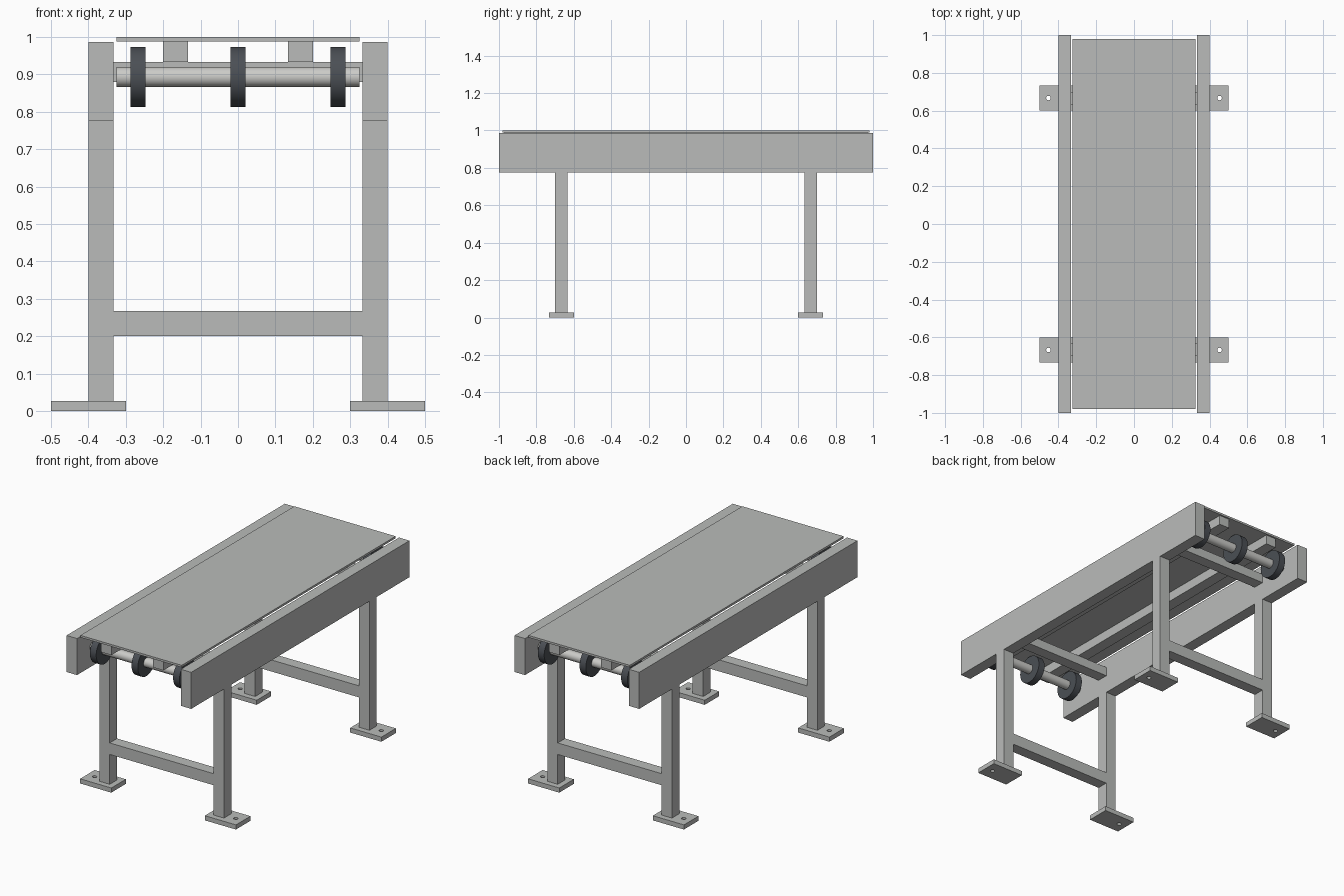
import bpy
import bmesh
import math
from mathutils import Matrix, Vector

if "Cube" in bpy.data.objects:
    bpy.data.objects.remove(bpy.data.objects["Cube"], do_unlink=True)


def material(name, colour):
    mat = bpy.data.materials.new(name)
    mat.use_nodes = True
    mat.diffuse_color = (*colour, 1)
    mat.node_tree.nodes["Principled BSDF"].inputs["Base Color"].default_value = (*colour, 1)
    return mat


steel = material("frame grey", (0.49, 0.5, 0.49))
shaft_metal = material("shaft light grey", (0.6, 0.6, 0.58))
rubber = material("wheel charcoal", (0.07, 0.078, 0.09))


def finish(bm, name, mat):
    bmesh.ops.recalc_face_normals(bm, faces=bm.faces)
    mesh = bpy.data.meshes.new(name)
    bm.to_mesh(mesh)
    bm.free()
    mesh.materials.append(mat)
    obj = bpy.data.objects.new(name, mesh)
    bpy.context.collection.objects.link(obj)
    return obj


def box(name, x, y, z):
    """Box from (low, high) pairs on each axis."""
    low, high = zip(x, y, z)
    size = Vector(high) - Vector(low)
    centre = (Vector(high) + Vector(low)) / 2
    bm = bmesh.new()
    bmesh.ops.create_cube(bm, size=1, matrix=Matrix.Translation(centre) @ Matrix.Diagonal((*size, 1)))
    return finish(bm, name, steel)


def cylinder(name, centre, radius, length, axis, mat, sides=48):
    turn = Matrix.Rotation(math.pi / 2, 4, "Y") if axis == "X" else Matrix()
    bm = bmesh.new()
    bmesh.ops.create_cone(bm, cap_ends=True, segments=sides, radius1=radius, radius2=radius,
                          depth=length, matrix=Matrix.Translation(centre) @ turn)
    obj = finish(bm, name, mat)
    bpy.ops.object.select_all(action="DESELECT")
    obj.select_set(True)
    bpy.context.view_layer.objects.active = obj
    bpy.ops.object.shade_smooth_by_angle(angle=math.radians(35))
    return obj


def span(a, b, side):
    return tuple(sorted((a * side, b * side)))


SIDES = ((1, "left"), (-1, "right"))
ENDS = ((-1, "front"), (1, "back"))
AXLE_Z = 0.893

# Deck plate
box("deck_plate", (-0.325, 0.325), (-0.98, 0.98), (0.988, 1))

# Side rails and the bars carrying the deck
for s, side in SIDES:
    box(f"{side}_side_rail", span(0.333, 0.4, s), (-1, 1), (0.775, 0.987))
    box(f"{side}_deck_bar", span(0.133, 0.2, s), (-0.97, 0.97), (0.933, 0.988))

for e, end in ENDS:
    leg_y = span(0.633, 0.7, e)
    # Cross members between the legs and the rails
    box(f"{end}_lower_crossbar", (-0.333, 0.333), leg_y, (0.2, 0.267))
    box(f"{end}_upper_crossbar", (-0.333, 0.333), leg_y, (0.88, 0.933))

    # Legs on drilled foot plates
    for s, side in SIDES:
        box(f"{end}_{side}_leg", span(0.333, 0.4, s), leg_y, (0.027, 0.775))
        foot = box(f"{end}_{side}_foot_plate", span(0.3, 0.5, s), span(0.6, 0.733, e), (0, 0.027))
        drill = cylinder(f"{end}_{side}_drill", (0.453 * s, 0.667 * e, 0.013), 0.012, 0.1, "Z", steel, 24)
        drill.hide_render = True
        drill.hide_viewport = True
        cut = foot.modifiers.new("bolt_hole", "BOOLEAN")
        cut.operation = "DIFFERENCE"
        cut.solver = "EXACT"
        cut.object = drill

    # Axle with three wheels
    cylinder(f"{end}_axle", (0, 0.867 * e, AXLE_Z), 0.0267, 0.65, "X", shaft_metal)
    for x, place in ((0.267, "left"), (0, "middle"), (-0.267, "right")):
        cylinder(f"{end}_{place}_wheel", (x, 0.867 * e, AXLE_Z), 0.08, 0.04, "X", rubber)
